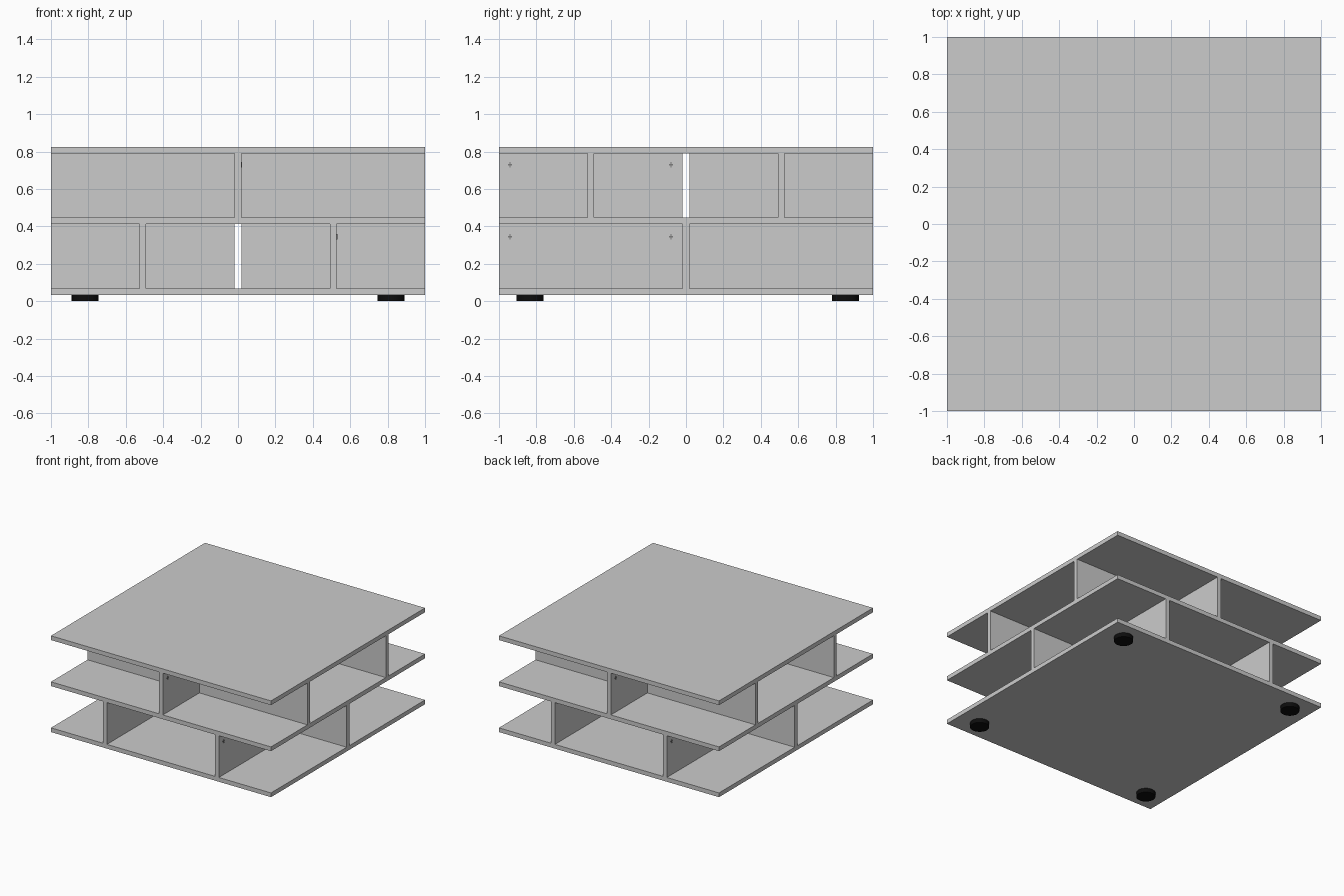
import bpy
import math

if "Cube" in bpy.data.objects:
    bpy.data.objects.remove(bpy.data.objects["Cube"])


def material(name, rgb):
    m = bpy.data.materials.new(name)
    m.diffuse_color = (*rgb, 1.0)
    m.use_nodes = True
    m.node_tree.nodes["Principled BSDF"].inputs["Base Color"].default_value = m.diffuse_color
    return m


GREY = material("light grey board", (0.6, 0.6, 0.6))
BLACK = material("black rubber", (0.004, 0.004, 0.004))
STEEL = material("dark grey fitting", (0.2, 0.2, 0.2))


def box(name, lo, hi, mat):
    bpy.ops.mesh.primitive_cube_add(size=1, location=[(a + b) / 2 for a, b in zip(lo, hi)])
    ob = bpy.context.object
    ob.name = name
    ob.scale = [b - a for a, b in zip(lo, hi)]
    bpy.ops.object.transform_apply(location=False, rotation=False, scale=True)
    ob.data.materials.append(mat)
    return ob


T = 0.035            # board thickness
H = 0.343            # height of each open level
FOOT = 0.034         # foot height
HT = T / 2
MID = (1 + HT) / 2   # centre of a half-length divider

# Three square shelves
levels = [FOOT + i * (T + H) for i in range(3)]
for name, z in zip(("bottom_shelf", "middle_shelf", "top_shelf"), levels):
    box(name, (-1, -1, z), (1, 1, z + T), GREY)


def divider(name, along_x, across, side, z):
    """Half-length upright board on one side of the centre gap."""
    a, b = sorted((side * HT, side * 1.0))
    if along_x:
        box(name, (a, across - HT, z), (b, across + HT, z + H), GREY)
    else:
        box(name, (across - HT, a, z), (across + HT, b, z + H), GREY)


# Dividers: each level has one split centre line and two split cross lines
for side in (-1, 1):
    z0, z1 = levels[0] + T, levels[1] + T
    divider("lower_centre_divider", True, 0, side, z0)
    divider("upper_centre_divider", False, 0, side, z1)
    for across in (-MID, MID):
        divider("lower_cross_divider", False, across, side, z0)
        divider("upper_cross_divider", True, across, side, z1)


# Small cross-shaped fittings near the top of the dividers, same when turned half round
def fitting(x, y, z, s):
    xa, xb = sorted((x, x + s * 0.005))
    for w, h in ((0.011, 0.003), (0.003, 0.014)):
        box("fitting", (xa, y - w, z - h), (xb, y + w, z + h), STEEL)


for s in (-1, 1):
    for y in (0.94, 0.08):
        fitting(s * HT, -s * y, 0.73, s)
        fitting(s * (MID + HT), -s * y, 0.345, s)

# Four round feet
for x in (-0.817, 0.817):
    for y in (-0.835, 0.852):
        bpy.ops.mesh.primitive_cylinder_add(vertices=32, radius=0.072, depth=FOOT,
                                            location=(x, y, FOOT / 2))
        foot = bpy.context.object
        foot.name = "foot"
        foot.data.materials.append(BLACK)
        bpy.ops.object.shade_smooth_by_angle(angle=math.radians(30))
